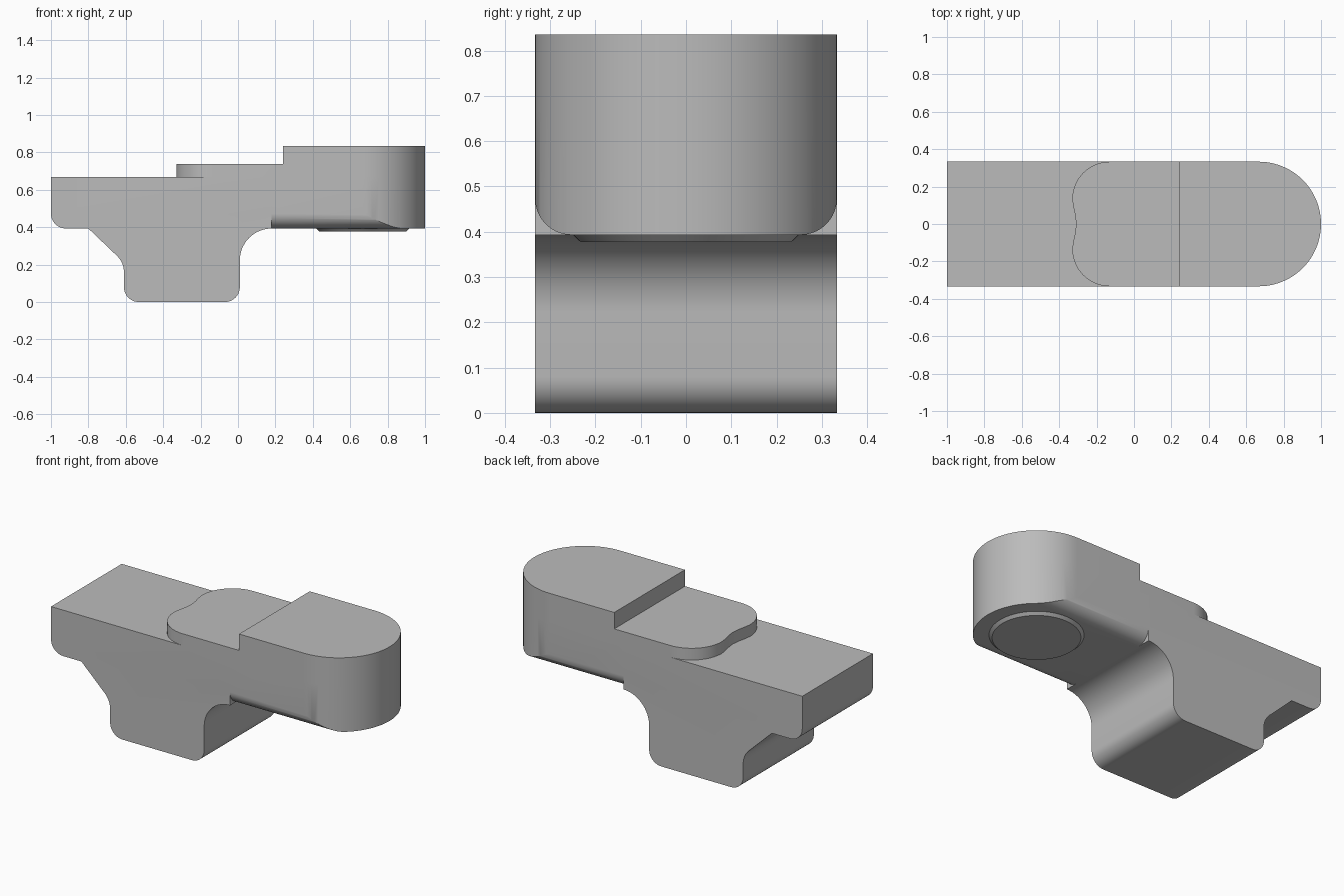
import bpy, bmesh, math
from mathutils import Vector

if "Cube" in bpy.data.objects:
    bpy.data.objects.remove(bpy.data.objects["Cube"])

HALF = 0.333     # half width of the whole part
UNDER = 0.393    # underside of the arm
DECK = 0.667     # top of the body

grey = bpy.data.materials.new("plain grey")
grey.use_nodes = True
grey.diffuse_color = (0.5, 0.5, 0.5, 1)
grey.node_tree.nodes["Principled BSDF"].inputs["Base Color"].default_value = (0.5, 0.5, 0.5, 1)


def arc(cx, cy, r, start, end, steps=10):
    angles = [math.radians(start + (end - start) * i / steps) for i in range(steps + 1)]
    return [(cx + r * math.cos(a), cy + r * math.sin(a)) for a in angles]


def prism(name, outline, axis, low, high):
    """Extrude a closed outline along x, y or z."""
    place = {"x": lambda u, v, w: (w, u, v),
             "y": lambda u, v, w: (u, w, v),
             "z": lambda u, v, w: (u, v, w)}[axis]
    bm = bmesh.new()
    face = bm.faces.new([bm.verts.new(place(u, v, low)) for u, v in outline])
    grown = bmesh.ops.extrude_face_region(bm, geom=[face])["geom"]
    bmesh.ops.translate(bm, vec=Vector(place(0, 0, high - low)),
                        verts=[g for g in grown if isinstance(g, bmesh.types.BMVert)])
    bmesh.ops.recalc_face_normals(bm, faces=bm.faces)
    mesh = bpy.data.meshes.new(name)
    bm.to_mesh(mesh)
    bm.free()
    mesh.materials.append(grey)
    obj = bpy.data.objects.new(name, mesh)
    bpy.context.collection.objects.link(obj)
    return obj


def combine(target, other, operation):
    mod = target.modifiers.new(operation, "BOOLEAN")
    mod.operation, mod.solver, mod.object = operation, "EXACT", other
    bpy.context.view_layer.objects.active = target
    bpy.ops.object.modifier_apply(modifier=mod.name)
    bpy.data.objects.remove(other)


def smooth(obj):
    bpy.ops.object.select_all(action="DESELECT")
    obj.select_set(True)
    bpy.context.view_layer.objects.active = obj
    bpy.ops.object.shade_smooth_by_angle(angle=math.radians(25))


# Body with foot, as a side profile
profile = [(-1, DECK)] + arc(-0.92, UNDER + 0.08, 0.08, 180, 270) + [(-0.8, UNDER)]
profile += arc(-0.73, 0.16, 0.12, 45, 0)
profile += arc(-0.53, 0.08, 0.08, 180, 270) + arc(-0.07, 0.08, 0.08, 270, 360)
profile += arc(0.18, UNDER - 0.17, 0.17, 180, 90, 16) + [(0.18, DECK)]
body = prism("body", profile, "y", -HALF, HALF)

# Arm: section with rounded lower edges, trimmed to a round tip
tip = arc(1 - HALF, 0, HALF, -90, 90, 48)
r = 0.08
section = [(HALF, DECK), (-HALF, DECK)]
section += arc(r - HALF, UNDER + r, r, 180, 270) + arc(HALF - r, UNDER + r, r, 270, 360)
arm = prism("arm", section, "x", 0.18, 1.1)
trim = prism("arm_trim", [(0, HALF), (0, -HALF)] + tip, "z", 0.3, 0.9)
combine(arm, trim, "INTERSECT")

# Raised pad with a shallow dip in its rounded end
corner = arc(-0.13, HALF - 0.2, 0.2, 90, 180, 16) + [(-0.325, 0.095), (-0.315, 0.05)]
pad_outline = corner + [(-0.309, 0)] + [(x, -y) for x, y in reversed(corner)]
pad = prism("pad", pad_outline + [(0.24, -HALF), (0.24, HALF)], "z", DECK, 0.737)

# Raised round-ended head above the arm
head = prism("head", [(0.24, HALF), (0.24, -HALF)] + tip, "z", DECK, 0.835)

for part in (arm, pad, head):
    combine(body, part, "UNION")
smooth(body)

# Shallow round boss with a bevelled rim under the arm
bm = bmesh.new()
bmesh.ops.create_cone(bm, cap_ends=True, segments=64, radius1=0.233, radius2=0.25, depth=0.016)
bmesh.ops.translate(bm, vec=(0.667, 0, UNDER - 0.0075), verts=bm.verts)
mesh = bpy.data.meshes.new("boss")
bm.to_mesh(mesh)
bm.free()
mesh.materials.append(grey)
boss = bpy.data.objects.new("boss", mesh)
bpy.context.collection.objects.link(boss)
smooth(boss)
